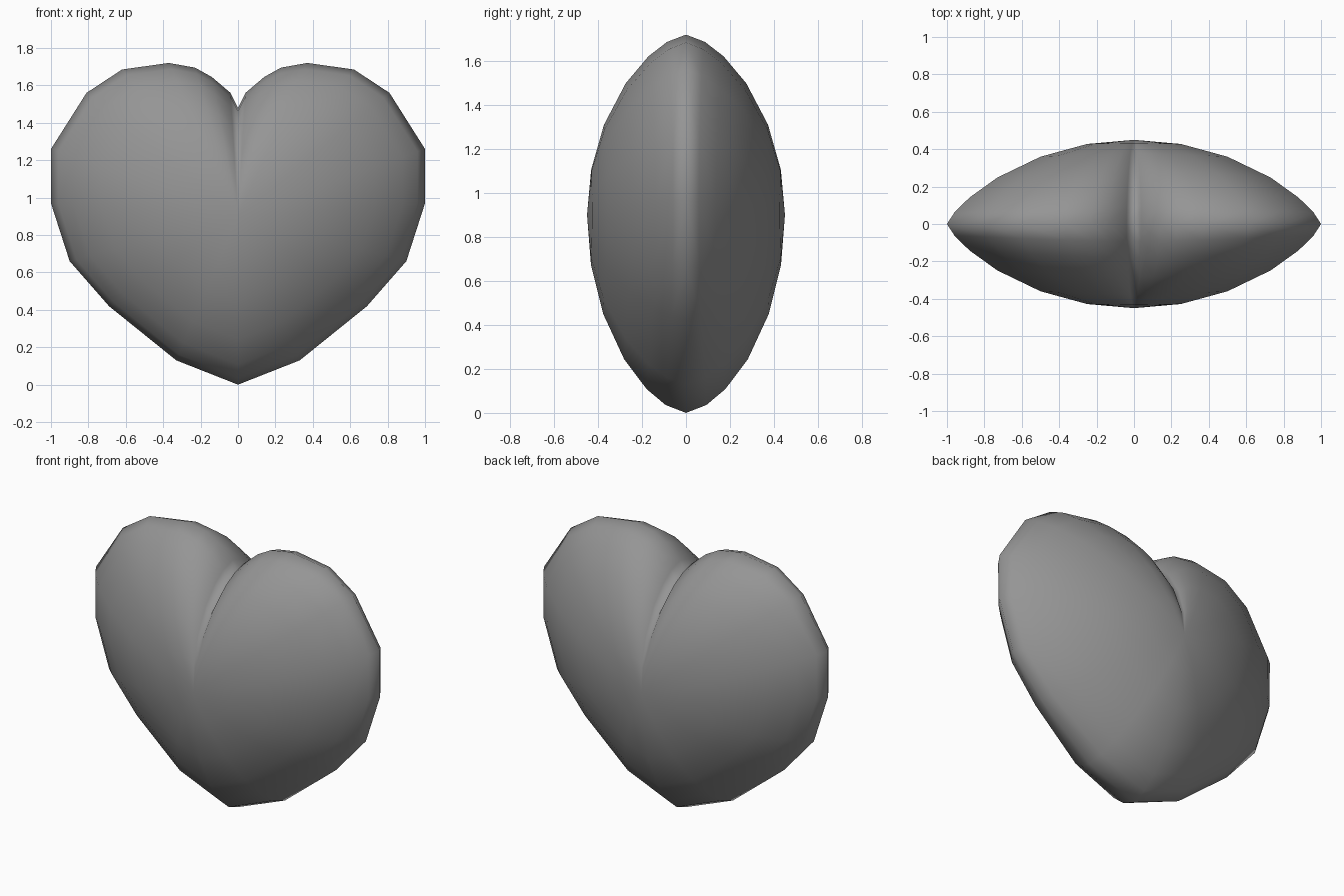
import bpy, bmesh

cube = bpy.data.objects.get("Cube")
if cube:
    bpy.data.objects.remove(cube, do_unlink=True)

# Right half of the outline (x, z), from the notch round to the tip
HALF = [(0, 1.48), (0.04, 1.56), (0.14, 1.645), (0.23, 1.695), (0.37, 1.72),
        (0.62, 1.685), (0.81, 1.56), (1.0, 1.26), (1.0, 0.97), (0.9, 0.66),
        (0.69, 0.42), (0.33, 0.13), (0, 0)]
OUTLINE = HALF + [(-x, z) for x, z in reversed(HALF[1:-1])]
CENTRE_Z = 0.9
DEPTH = 0.45
RINGS = [0.96, 0.88, 0.73, 0.5, 0.25]


def ring(bm, scale, side):
    """Outline shrunk towards the centre and pushed out to the domed surface."""
    verts = []
    for x, z in OUTLINE:
        dz = z - CENTRE_Z
        sideways = x * x / (x * x + dz * dz)
        bulge = (1 - scale ** 2) ** (0.62 + 0.18 * sideways)
        verts.append(bm.verts.new((x * scale, side * DEPTH * bulge, CENTRE_Z + dz * scale)))
    return verts


# Heart body: front and back domes sharing one rim
bm = bmesh.new()
rim = ring(bm, 1, 1)
count = len(rim)
for side in (-1, 1):
    outer = rim
    for scale in RINGS:
        inner = ring(bm, scale, side)
        for i in range(count):
            j = (i + 1) % count
            bm.faces.new((outer[i], outer[j], inner[j], inner[i]))
        outer = inner
    pole = bm.verts.new((0, side * DEPTH, CENTRE_Z))
    for i in range(count):
        bm.faces.new((outer[i], outer[(i + 1) % count], pole))
bmesh.ops.recalc_face_normals(bm, faces=bm.faces)
for face in bm.faces:
    face.smooth = True

mesh = bpy.data.meshes.new("heart")
bm.to_mesh(mesh)
bm.free()
heart = bpy.data.objects.new("heart", mesh)
bpy.context.collection.objects.link(heart)

# Plain grey surface
grey = bpy.data.materials.new("grey")
grey.use_nodes = True
colour = (0.3, 0.3, 0.3, 1)
grey.diffuse_color = colour
grey.node_tree.nodes["Principled BSDF"].inputs["Base Color"].default_value = colour
mesh.materials.append(grey)
